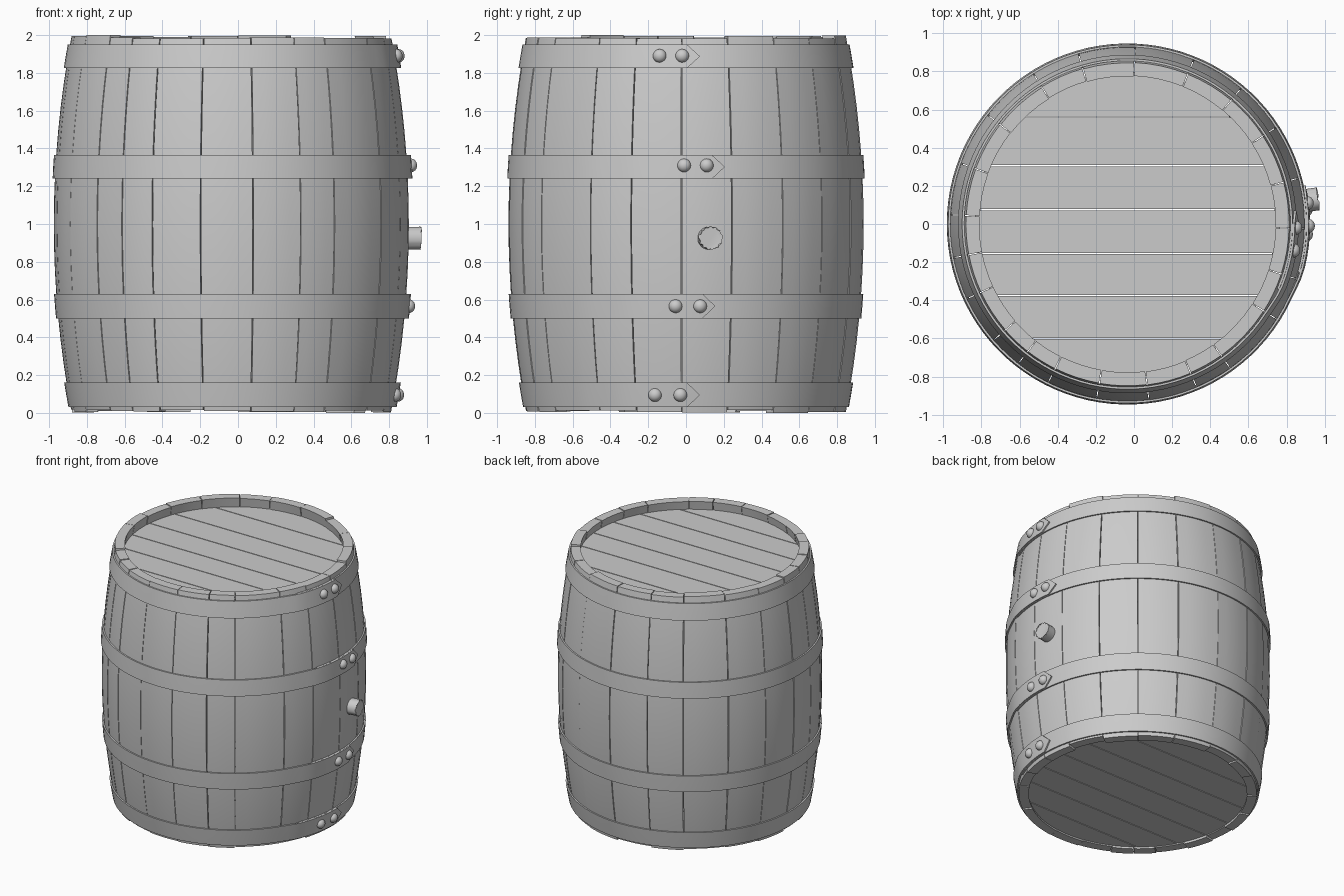
import bpy, bmesh, math, random
from mathutils import Vector

if "Cube" in bpy.data.objects:
    bpy.data.objects.remove(bpy.data.objects["Cube"])

random.seed(4)
CX = -0.035          # barrel axis is offset so the bung fits the bounds
rad = math.radians


def radius(z):
    return 0.94 - 0.095 * (z - 1) ** 2


def finish(name, bm, angle=35):
    bmesh.ops.recalc_face_normals(bm, faces=bm.faces)
    me = bpy.data.meshes.new(name)
    bm.to_mesh(me)
    bm.free()
    ob = bpy.data.objects.new(name, me)
    ob.location.x = CX
    bpy.context.collection.objects.link(ob)
    bpy.context.view_layer.objects.active = ob
    for o in bpy.context.selected_objects:
        o.select_set(False)
    ob.select_set(True)
    bpy.ops.object.shade_smooth_by_angle(angle=rad(angle))
    return ob


def polar(r, a, z):
    return (r * math.cos(a), r * math.sin(a), z)


def curved_slab(bm, columns):
    """Solid from columns of (angle, [(r_out, r_in, z), ...])."""
    out = [[bm.verts.new(polar(ro, a, z)) for ro, ri, z in c] for a, c in columns]
    inn = [[bm.verts.new(polar(ri, a, z)) for ro, ri, z in c] for a, c in columns]
    n, m = len(out), len(out[0])
    for i in range(n - 1):
        for j in range(m - 1):
            for g in (out, inn):
                bm.faces.new((g[i][j], g[i + 1][j], g[i + 1][j + 1], g[i][j + 1]))
        for j in (0, m - 1):
            bm.faces.new((out[i][j], out[i + 1][j], inn[i + 1][j], inn[i][j]))
    for i in (0, n - 1):
        for j in range(m - 1):
            bm.faces.new((out[i][j], out[i][j + 1], inn[i][j + 1], inn[i][j]))


# Staves: bulging boards of uneven width with slightly uneven ends
seams = [-18, -1.5, 15, 33, 50, 68, 87.5, 106, 122, 142, 160, 177, 191, 205,
         221, 232, 243.5, 260, 277, 293, 305.5, 327.5, 342]
bm = bmesh.new()
for k, (a, b) in enumerate(zip(seams, seams[1:])):
    z0 = 0 if k == 3 else random.uniform(0, 0.018)
    z1 = 2 if k == 13 else random.uniform(1.98, 1.998)
    dr = random.uniform(-0.002, 0.002)
    zs = [z0 + (z1 - z0) * j / 16 for j in range(17)]
    col = [(radius(z) + dr, radius(z) - 0.07 + dr, z) for z in zs]
    curved_slab(bm, [(rad(a + 0.15 + (b - a - 0.3) * i / 4), col) for i in range(5)])
finish("staves", bm)

# Heads: round lids made of seven planks each
edges = [-0.8, -0.6, -0.375, -0.155, 0.075, 0.305, 0.56, 0.8]


def head(name, z, r=0.80, thick=0.05):
    bm = bmesh.new()
    for ya, yb in zip(edges, edges[1:]):
        pa, pb = math.asin((ya + 0.003) / r), math.asin((yb - 0.003) / r)
        side = [pa + (pb - pa) * i / 10 for i in range(11)]
        pts = [(r * math.cos(p), r * math.sin(p)) for p in side]
        pts += [(-x, y) for x, y in reversed(pts)]
        f = bm.faces.new([bm.verts.new((x, y, z)) for x, y in pts])
        up = bmesh.ops.extrude_face_region(bm, geom=[f])["geom"]
        bmesh.ops.translate(bm, vec=(0, 0, thick),
                            verts=[v for v in up if isinstance(v, bmesh.types.BMVert)])
    finish(name, bm)


head("top_head", 1.87)
head("bottom_head", 0.025)


# Hoops: bands whose pointed end overlaps the start, held by two rivets
def hoop(name, z0, z1, tip_y, rivets, rivet_z):
    mid, half, t = (z0 + z1) / 2, (z1 - z0) / 2, 0.012
    r0 = radius(mid)
    tip, shoulder = tip_y / r0, (tip_y - 0.065) / r0
    start = tip - rad(28)
    angs = [start + (shoulder + 2 * math.pi - start) * i / 104 for i in range(105)]
    cols = []
    for a in angs + [tip + 2 * math.pi]:
        lift = min(1, max(0, (a - (start + 2 * math.pi) + rad(8)) / rad(8))) * t
        h = half if a < shoulder + 2 * math.pi + 1e-6 else 0.002
        cols.append((a, [(radius(z) + t + lift, radius(z) + lift + 0.001, z)
                         for z in (mid - h, mid, mid + h)]))
    bm = bmesh.new()
    curved_slab(bm, cols)
    finish(name, bm, 30)
    # Domed rivets
    bm = bmesh.new()
    for y in rivets:
        a = y / (r0 + 0.02)
        axis = Vector((math.cos(a), math.sin(a), 0))
        res = bmesh.ops.create_uvsphere(bm, u_segments=20, v_segments=12, radius=0.036)
        rot = axis.to_track_quat('Z', 'Y')
        base = axis * (radius(rivet_z) + 0.02) + Vector((0, 0, rivet_z))
        for v in res["verts"]:
            c = v.co.copy()
            c.z = max(c.z, -0.02) * 0.9
            v.co = rot @ c + base
    finish(name + "_rivets", bm)


hoop("bottom_hoop", 0.03, 0.16, 0.07, (-0.165, -0.03), 0.095)
hoop("lower_hoop", 0.50, 0.63, 0.15, (-0.055, 0.075), 0.565)
hoop("upper_hoop", 1.24, 1.365, 0.20, (-0.01, 0.11), 1.31)
hoop("top_hoop", 1.825, 1.95, 0.07, (-0.14, -0.02), 1.89)

# Bung: short peg on the right side
bm = bmesh.new()
bmesh.ops.create_cone(bm, cap_ends=True, segments=28, radius1=0.06, radius2=0.06, depth=0.13)
axis = Vector((math.cos(0.13), math.sin(0.13), 0))
rot = axis.to_track_quat('Z', 'Y')
for v in bm.verts:
    v.co = rot @ v.co + axis * 0.942 + Vector((0, 0, 0.925))
bev = [e for e in bm.edges if any(len(f.verts) > 4 for f in e.link_faces)]
bmesh.ops.bevel(bm, geom=bev, offset=0.006, segments=2, profile=0.5, affect='EDGES')
finish("bung", bm)
